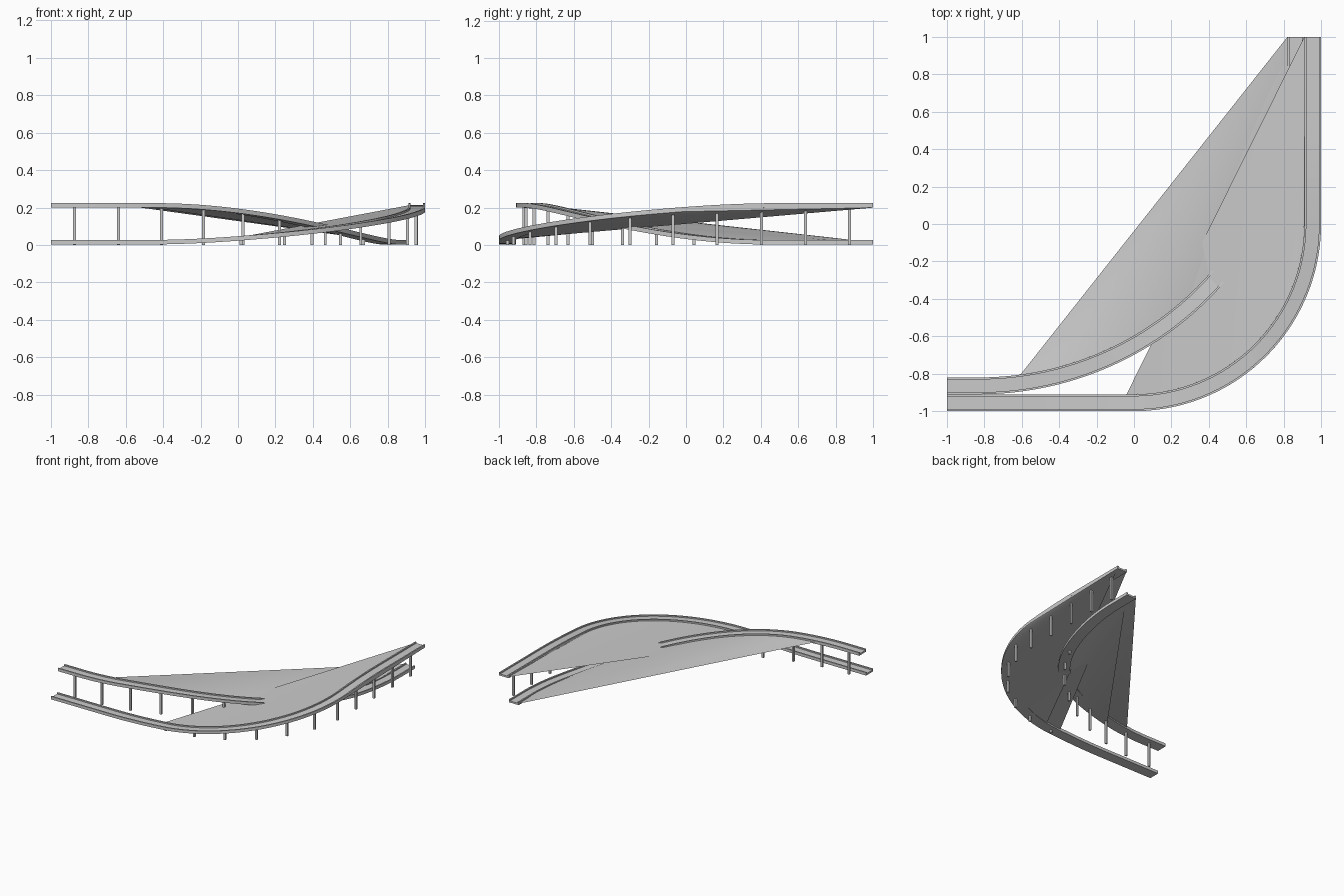
import bpy, math

if "Cube" in bpy.data.objects:
    bpy.data.objects.remove(bpy.data.objects["Cube"])

LOW, RISE = 0.003, 0.197      # underside height of the low end, and climb
HALF, THICK, LIP, CURB = 0.045, 0.014, 0.024, 0.011


def make_object(name, verts, faces, smooth=True):
    me = bpy.data.meshes.new(name)
    me.from_pydata(verts, [], faces)
    me.update()
    ob = bpy.data.objects.new(name, me)
    bpy.context.collection.objects.link(ob)
    if smooth:
        bpy.context.view_layer.objects.active = ob
        ob.select_set(True)
        bpy.ops.object.shade_smooth_by_angle(angle=math.radians(30))
        ob.select_set(False)
    return ob


class Road:
    """Straight, quarter turn, straight; height eases around the middle."""

    def __init__(self, m, c, slope_len, up):
        self.m, self.c, self.slope, self.up = m, c, slope_len, up
        self.r = m + c
        self.a = 1 - c
        self.arc = self.r * math.pi / 2
        self.total = 2 * self.a + self.arc

    def at(self, s, side=0.0):
        """Point at distance s, shifted to the inside of the turn by side."""
        t = min(max((s - self.total / 2) / self.slope + 0.5, 0), 1)
        t = t * t * (3 - 2 * t)
        z = LOW + RISE * (t if self.up else 1 - t)
        if s < self.a:
            return (-1 + s, -self.m + side, z)
        if s > self.a + self.arc:
            return (self.m - side, self.c + s - self.a - self.arc, z)
        ang = (s - self.a) / self.r
        rr = self.r - side
        return (-self.c + rr * math.sin(ang), self.c - rr * math.cos(ang), z)


def deck(name, road, n=72):
    # trough profile: flat deck with a raised curb on each edge
    h, k = HALF, HALF - CURB
    prof = [(-h, 0), (h, 0), (h, LIP), (k, LIP), (k, THICK),
            (-k, THICK), (-k, LIP), (-h, LIP)]
    p = len(prof)
    verts, faces = [], []
    for i in range(n + 1):
        for side, dz in prof:
            x, y, z = road.at(road.total * i / n, side)
            verts.append((x, y, z + dz))
    for i in range(n):
        for j in range(p):
            a, b = i * p + j, i * p + (j + 1) % p
            faces.append((a, a + p, b + p, b))
    faces.append(tuple(range(p)))
    faces.append(tuple(n * p + j for j in reversed(range(p))))
    make_object(name, verts, faces)


def infill(name, road, start, side, dz, n=48):
    # thin sheet fanning from the far end of the road to its curved edge
    pts = [road.at(start + (road.total - start) * i / n, side) for i in range(n + 1)]
    verts = [(x, y, z + dz) for x, y, z in pts]
    make_object(name, verts, [(n, i, i + 1) for i in range(n - 1)])


def pillars(name, road, from_end, w=0.008, gap=0.236):
    # square posts from the ground to the underside of the deck
    i, s = 0, 0.125
    while s < road.total:
        x, y, z = road.at(road.total - s if from_end else s)
        if z > 0.012:
            v = [(x + dx * w, y + dy * w, h) for h in (0, z + 0.004)
                 for dx, dy in ((-1, -1), (1, -1), (1, 1), (-1, 1))]
            f = [(3, 2, 1, 0), (4, 5, 6, 7)] + \
                [(j, (j + 1) % 4, (j + 1) % 4 + 4, j + 4) for j in range(4)]
            make_object(f"{name}_{i}", v, f, smooth=False)
        i += 1
        s += gap


outer = Road(0.955, 0.0, 2.49, True)
inner = Road(0.865, 0.83, 1.9, False)

# road decks
deck("climbing_road", outer)
deck("descending_road", inner)

# sheets filling the inside of each bend
infill("climbing_infill_upper", outer, 0.96, HALF, 0.012)
infill("climbing_infill_lower", outer, 1.05, -HALF, 0.0)
infill("descending_infill_upper", inner, 0.40, HALF, 0.012)
infill("descending_infill_lower", inner, 0.53, -HALF, 0.0)

# supports
pillars("climbing_pillar", outer, True)
pillars("descending_pillar", inner, False)
